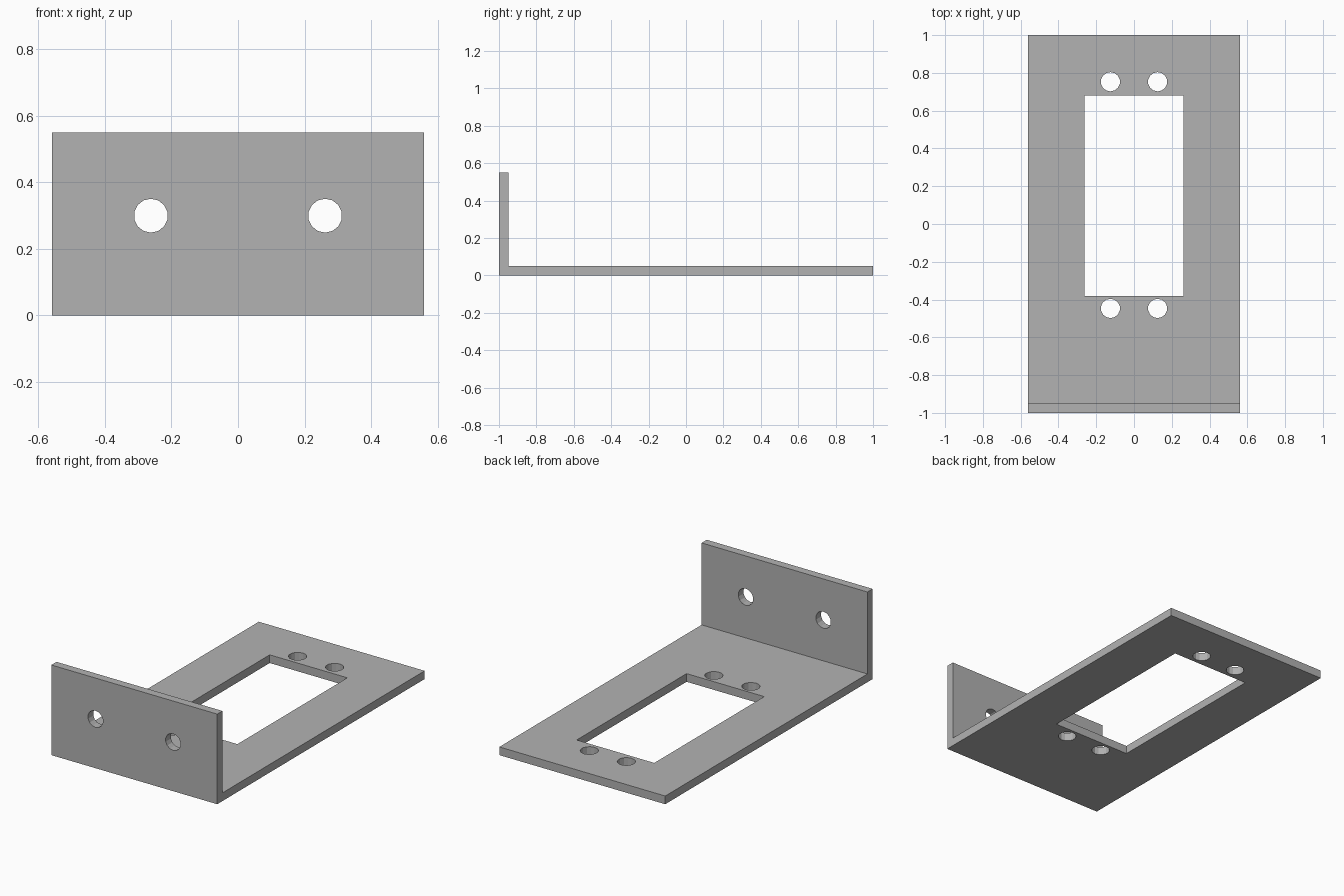
import bpy, bmesh
from math import pi
from mathutils import Matrix, Vector

if "Cube" in bpy.data.objects:
    bpy.data.objects.remove(bpy.data.objects["Cube"], do_unlink=True)

HALF_W, HALF_L, HEIGHT, THICK = 0.56, 1.0, 0.55, 0.05
HOLE_R, SIDES = 0.051, 14

grey = bpy.data.materials.new("plain grey")
grey.use_nodes = True
colour = (0.448, 0.448, 0.448, 1)
grey.diffuse_color = colour
grey.node_tree.nodes["Principled BSDF"].inputs["Base Color"].default_value = colour


def make_object(name, bm):
    bmesh.ops.recalc_face_normals(bm, faces=bm.faces)
    mesh = bpy.data.meshes.new(name)
    bm.to_mesh(mesh)
    bm.free()
    mesh.materials.append(grey)
    obj = bpy.data.objects.new(name, mesh)
    bpy.context.collection.objects.link(obj)
    return obj


def add_hole(bm, centre, rotation=Matrix()):
    bmesh.ops.create_cone(bm, cap_ends=True, segments=SIDES, radius1=HOLE_R,
                          radius2=HOLE_R, depth=4 * THICK,
                          matrix=Matrix.Translation(centre) @ rotation)


# L-shaped bracket: side profile swept across the width
bm = bmesh.new()
profile = [(-HALF_L, 0), (HALF_L, 0), (HALF_L, THICK), (THICK - HALF_L, THICK),
           (THICK - HALF_L, HEIGHT), (-HALF_L, HEIGHT)]
side = bm.faces.new([bm.verts.new((-HALF_W, y, z)) for y, z in profile])
swept = bmesh.ops.extrude_face_region(bm, geom=[side])["geom"]
bmesh.ops.translate(bm, vec=Vector((2 * HALF_W, 0, 0)),
                    verts=[v for v in swept if isinstance(v, bmesh.types.BMVert)])
bracket = make_object("mounting_bracket", bm)

# Cutters: rectangular window, base screw holes, upright plate holes
bm = bmesh.new()
bmesh.ops.create_cube(bm, size=1, matrix=Matrix.Translation((0, 0.15, THICK / 2))
                      @ Matrix.Diagonal((0.524, 1.06, 4 * THICK, 1)))
for s in (-1, 1):
    for y in (-0.447, 0.753):
        add_hole(bm, (s * 0.125, y, THICK / 2))
    add_hole(bm, (s * 0.262, THICK / 2 - HALF_L, 0.3), Matrix.Rotation(pi / 2, 4, "X"))
cutter = make_object("hole_cutter", bm)
cutter.hide_render = True

# Cut the openings and discard the cutter
cut = bracket.modifiers.new("openings", "BOOLEAN")
cut.operation = "DIFFERENCE"
cut.solver = "EXACT"
cut.object = cutter
bpy.context.view_layer.objects.active = bracket
bracket.select_set(True)
bpy.ops.object.modifier_apply(modifier=cut.name)
bpy.data.objects.remove(cutter, do_unlink=True)
